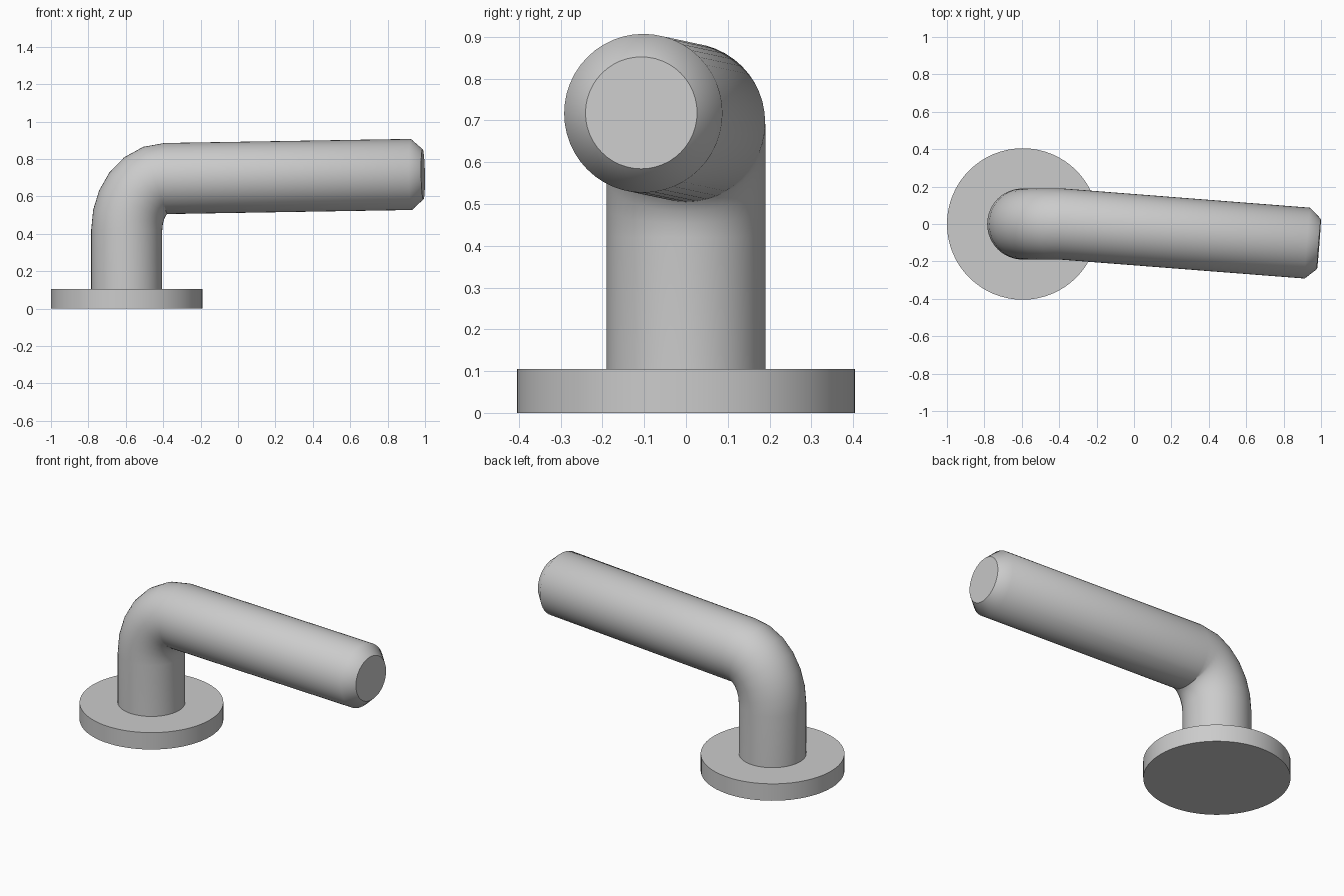
import bpy, bmesh
from math import sin, cos, pi, radians
from mathutils import Vector

if "Cube" in bpy.data.objects:
    bpy.data.objects.remove(bpy.data.objects["Cube"])

SIDES = 48
CX = -0.595


def finish(obj, angle):
    bpy.ops.object.select_all(action='DESELECT')
    obj.select_set(True)
    bpy.context.view_layer.objects.active = obj
    bpy.ops.object.shade_smooth_by_angle(angle=radians(angle))


def tube(name, rings, angle):
    """Closed tube through (centre, tangent, radius) rings."""
    bm = bmesh.new()
    loops = []
    for centre, tangent, r in rings:
        t = Vector(tangent).normalized()
        u = t.cross(Vector((0, 1, 0))).normalized()
        v = t.cross(u)
        loops.append([bm.verts.new(Vector(centre) + r * (cos(a) * u + sin(a) * v))
                      for a in (2 * pi * i / SIDES for i in range(SIDES))])
    for a, b in zip(loops, loops[1:]):
        for i in range(SIDES):
            j = (i + 1) % SIDES
            bm.faces.new((a[i], a[j], b[j], b[i]))
    bm.faces.new(loops[0][::-1])
    bm.faces.new(loops[-1])
    bmesh.ops.recalc_face_normals(bm, faces=bm.faces)
    mesh = bpy.data.meshes.new(name)
    bm.to_mesh(mesh)
    bm.free()
    obj = bpy.data.objects.new(name, mesh)
    bpy.context.collection.objects.link(obj)
    finish(obj, angle)


# Round mounting plate
bpy.ops.mesh.primitive_cylinder_add(vertices=64, radius=0.405, depth=0.105,
                                    location=(CX, 0, 0.0525))
plate = bpy.context.object
plate.name = "mounting_plate"
finish(plate, 30)

# Lever: upright neck, elliptical elbow, slightly angled grip, chamfered tip
R = 0.19
rings = [((CX, 0, 0.10), (0, 0, 1), R)]
ex, ez = 0.205, 0.275
for k in range(6):
    a = k / 6 * pi / 2
    rings.append(((CX + ex * (1 - cos(a)), 0, 0.42 + ez * sin(a)),
                  (ex * sin(a), 0, ez * cos(a)), R))
start = Vector((CX + ex, 0, 0.42 + ez))
tip = Vector((0.989, -0.107, 0.718))
axis = (tip - start).normalized()
rings += [(start, axis, R),
          (tip - axis * 0.062, axis, R),
          (tip, axis, 0.134)]
tube("lever_handle", rings, 45)
